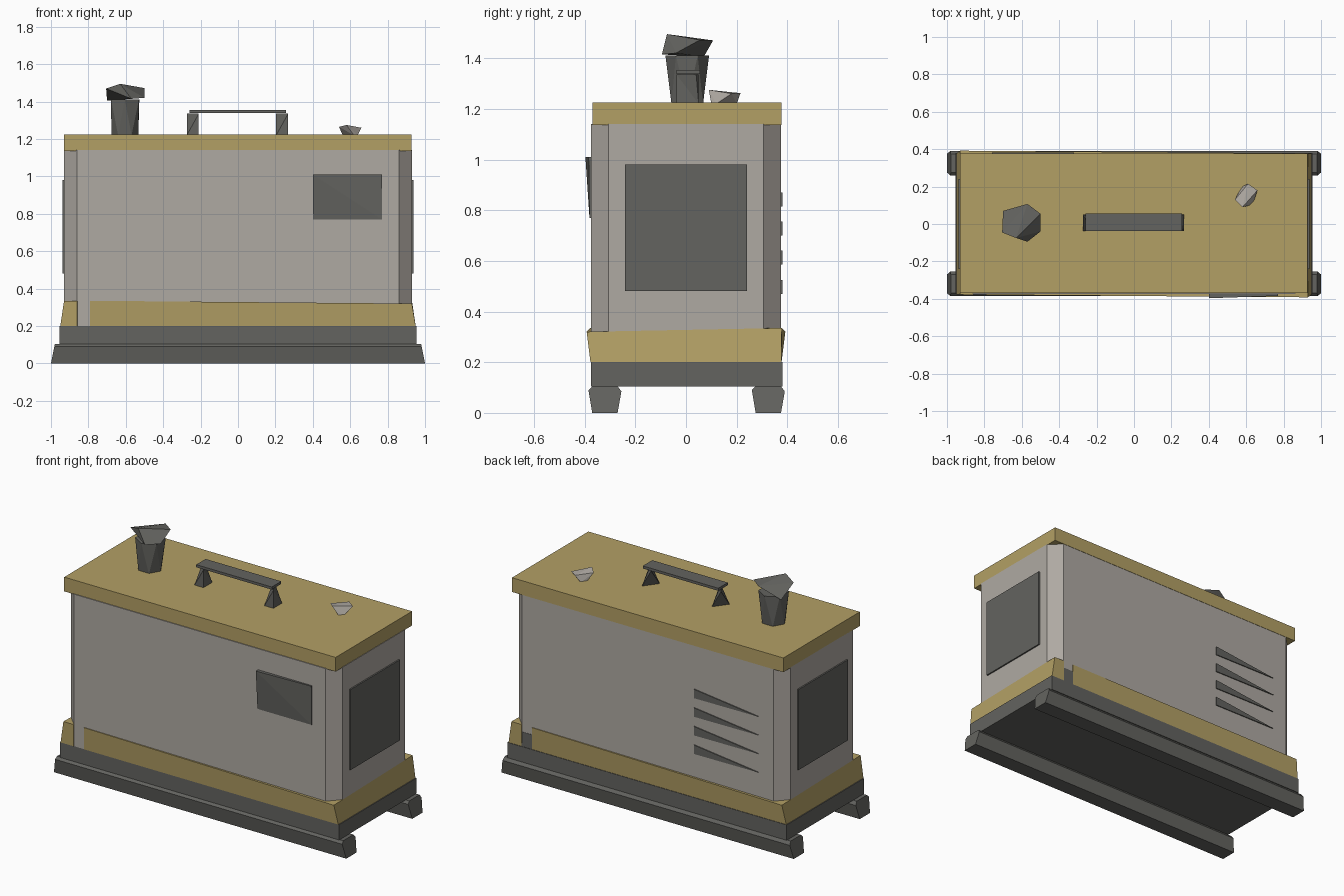
import bpy, bmesh, math
from mathutils import Matrix

if "Cube" in bpy.data.objects:
    bpy.data.objects.remove(bpy.data.objects["Cube"])


def material(name, rgb):
    m = bpy.data.materials.new(name)
    m.use_nodes = True
    m.diffuse_color = (*rgb, 1)
    m.node_tree.nodes["Principled BSDF"].inputs["Base Color"].default_value = (*rgb, 1)
    return m


GOLD = material("dull gold", (0.45, 0.35, 0.13))
GREY = material("light grey", (0.43, 0.40, 0.365))
DARK = material("dark grey", (0.125, 0.125, 0.115))


def finish(name, bm, mat):
    bmesh.ops.recalc_face_normals(bm, faces=bm.faces)
    mesh = bpy.data.meshes.new(name)
    bm.to_mesh(mesh)
    bm.free()
    mesh.materials.append(mat)
    ob = bpy.data.objects.new(name, mesh)
    bpy.context.collection.objects.link(ob)
    return ob


def hull(name, pts, mat):
    """Faceted solid wrapped around a few points."""
    bm = bmesh.new()
    for p in pts:
        bm.verts.new(p)
    bmesh.ops.convex_hull(bm, input=bm.verts)
    bmesh.ops.delete(bm, geom=[v for v in bm.verts if not v.link_faces], context='VERTS')
    bmesh.ops.dissolve_limit(bm, angle_limit=0.005, verts=bm.verts, edges=bm.edges)
    return finish(name, bm, mat)


def box(name, x, y, z, mat):
    return hull(name, [(a, b, c) for a in x for b in y for c in z], mat)


# Two long skids with faceted section and raked ends
section = [(-0.05, 0), (0.05, 0), (0.065, 0.085), (0.05, 0.105), (-0.05, 0.105), (-0.065, 0.09)]
for side, y0 in (("front", -0.32), ("back", 0.325)):
    hull(side + "_skid", [(s * (1 - 0.2 * z), y0 + y, z)
                          for s in (-1, 1) for y, z in section], DARK)

# Base frame
box("base_frame", (-0.955, 0.955), (-0.375, 0.38), (0.105, 0.2), DARK)

# Housing with chamfered vertical corners
corners = [(sx * x, sy * y) for sx in (-1, 1) for sy in (-1, 1)
           for x, y in ((0.93, 0.305), (0.86, 0.375))]
hull("housing", [(x, y, z) for x, y in corners for z in (0.2, 1.14)], GREY)

# Lid
box("lid", (-0.93, 0.927), (-0.37, 0.377), (1.137, 1.225), GOLD)


# Lower skirt: two wrapped strips, one the half-turn of the other
def skirt(name, turn):
    outline = [
        [(-0.79, -0.377, 0.2), (0.95, -0.377, 0.2), (0.95, 0.377, 0.2), (0.86, 0.377, 0.2)],
        [(-0.79, -0.379, 0.335), (0.93, -0.392, 0.32), (0.93, 0.378, 0.335), (0.86, 0.379, 0.335)],
        [(-0.79, -0.36, 0.335), (0.85, -0.3, 0.32), (0.85, 0.3, 0.335), (0.85, 0.36, 0.335)],
        [(-0.79, -0.36, 0.2), (0.85, -0.3, 0.2), (0.85, 0.3, 0.2), (0.85, 0.36, 0.2)],
    ]
    bm = bmesh.new()
    rows = [[bm.verts.new(p) for p in row] for row in outline]
    for i in range(4):
        a, b = rows[i], rows[(i + 1) % 4]
        for j in range(3):
            bm.faces.new((a[j], a[j + 1], b[j + 1], b[j]))
    for j in (0, 3):
        bm.faces.new([r[j] for r in rows])
    bmesh.ops.rotate(bm, verts=bm.verts, matrix=Matrix.Rotation(turn, 3, 'Z'))
    return finish(name, bm, GOLD)


skirt("skirt_front", 0)
skirt("skirt_back", math.pi)
box("skirt_gap_plate", (0.785, 0.865), (0.372, 0.377), (0.2, 0.29), DARK)

# End grilles
for side, s in (("left", 1), ("right", -1)):
    box(side + "_end_grille", (s * 0.925, s * 0.939), (-0.24, 0.24), (0.482, 0.98), DARK)

# Tilted control panel on the front
hull("control_panel", [(x, y, z) for x in (0.4, 0.77)
                       for y, z in ((-0.37, 0.77), (-0.381, 0.77), (-0.37, 1.01),
                                    (-0.397 if x < 0.5 else -0.384, 1.01))], DARK)

# Tapering louvres on the back
for i in range(4):
    z = 0.87 - 0.115 * i
    hull(f"louvre_{i + 1}", [(x, y, z + dz) for y in (0.37, 0.381)
                             for x, dz in ((-0.32, 0), (-0.32, -0.055), (-0.76, -0.052))], DARK)

# Exhaust pipe, flaring and twisted
ring = [math.tau * i / 6 for i in range(6)]
hull("exhaust_pipe",
     [(-0.605 + 0.072 * math.cos(a), 0.005 + 0.072 * math.sin(a), 1.22) for a in ring]
     + [(-0.603 + 0.086 * math.cos(a + 0.5), 0.005 + 0.086 * math.sin(a + 0.5), 1.41)
        for a in ring], DARK)

# Skewed rain cap
hull("exhaust_cap", [(-0.70, 0.07, 1.405), (-0.5, -0.04, 1.42), (-0.57, -0.095, 1.415),
                     (-0.705, -0.045, 1.47), (-0.63, -0.075, 1.495),
                     (-0.57, 0.107, 1.47), (-0.5, 0.055, 1.472)], DARK)

# Carrying handle: bar on two faceted posts
box("handle_bar", (-0.26, 0.257), (-0.037, 0.055), (1.338, 1.354), DARK)
for side, x in (("left", 0.236), ("right", -0.242)):
    hull(side + "_handle_post",
         [(x - 0.032, -0.037, 1.22), (x + 0.032, 0.05, 1.22), (x + 0.032, -0.037, 1.22),
          (x - 0.032, 0.05, 1.335), (x + 0.032, -0.037, 1.335), (x - 0.01, 0.04, 1.335)], DARK)

# Fuel filler knob
hull("filler_knob", [(0.54, 0.13, 1.265), (0.58, 0.09, 1.275), (0.66, 0.18, 1.26),
                     (0.61, 0.215, 1.262), (0.56, 0.17, 1.22), (0.58, 0.2, 1.22),
                     (0.64, 0.12, 1.22), (0.62, 0.1, 1.22)], GREY)
